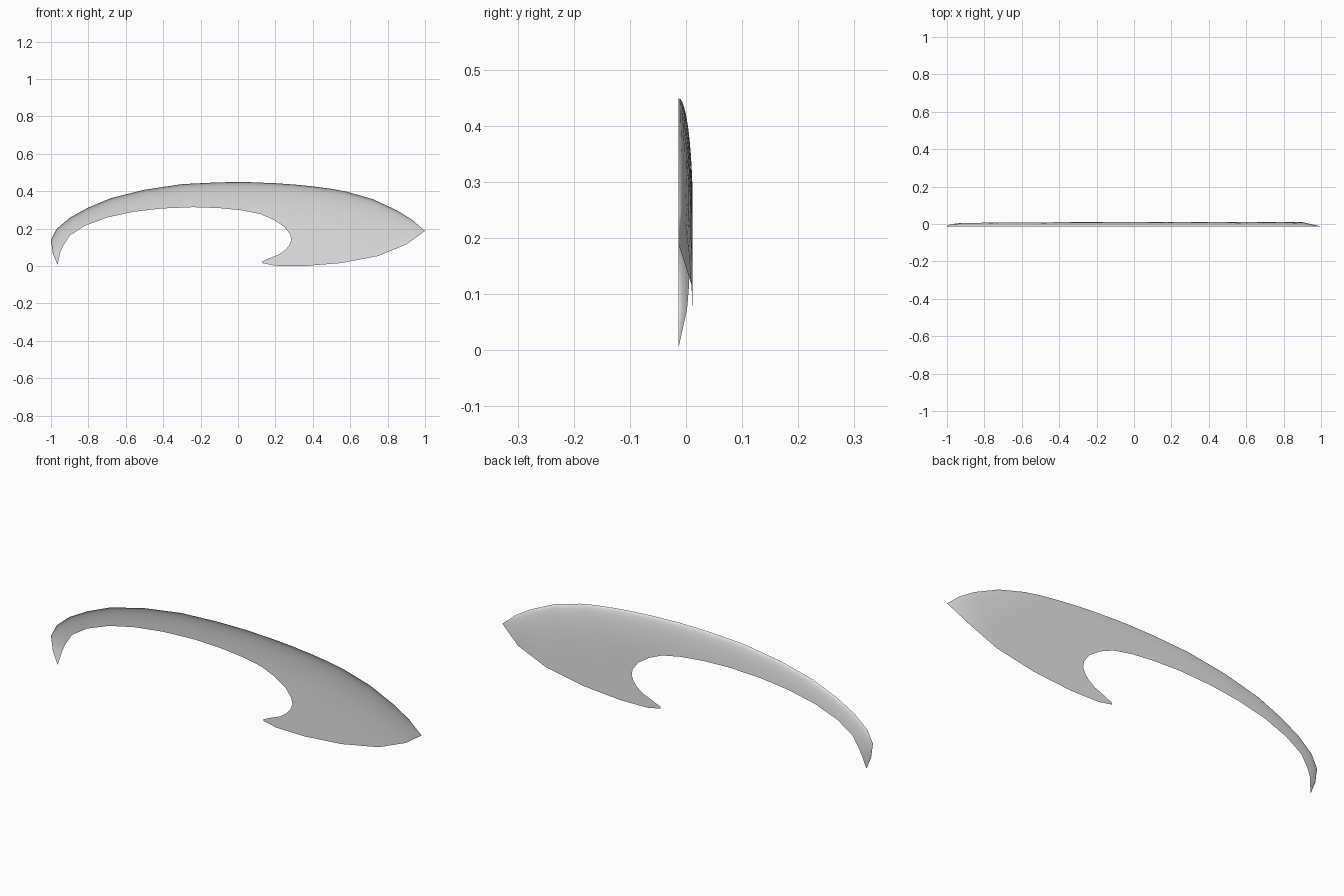
import bpy, bmesh
from math import sqrt
from mathutils import Vector
from mathutils.geometry import intersect_point_line

old = bpy.data.objects.get("Cube")
if old:
    bpy.data.objects.remove(old, do_unlink=True)

grey = bpy.data.materials.new("light grey")
grey.use_nodes = True
grey.diffuse_color = (0.8, 0.8, 0.8, 1)
grey.node_tree.nodes["Principled BSDF"].inputs["Base Color"].default_value = grey.diffuse_color

# Outer arch, from the hook tip over the top to the pointed end (x, z)
OUTER = [(-.965, .008), (-.99, .07), (-1, .14), (-.97, .2), (-.9, .26), (-.8, .315),
         (-.68, .365), (-.5, .41), (-.3, .44), (-.1, .45), (.05, .451), (.2, .445),
         (.3, .438), (.4, .428), (.5, .415), (.58, .4), (.65, .38), (.72, .36),
         (.85, .3), (.93, .25), (1, .19)]
# Matching inner edge, then the underside of the wide body
INNER = [(-.965, .008), (-.95, .075), (-.935, .11), (-.9, .165), (-.82, .217), (-.7, .262),
         (-.56, .292), (-.41, .31), (-.24, .317), (-.1, .312), (.02, .3), (.12, .28),
         (.19, .25), (.25, .21), (.28, .17), (.285, .14), (.35, .002), (.55, .018),
         (.75, .056), (.9, .118), (1, .19)]
# Barb below the notch, between the notch and the underside
BARB = [(.275, .115), (.255, .09), (.22, .065), (.17, .045), (.13, .027), (.13, .018), (.2, .004)]
ROWS, RIM, FRONT, DEPTH = 10, .2, -.013, .025

arch = [Vector((x, 0, z)) for x, z in OUTER]


def rim_distance(p):
    best = 9
    for a, b in zip(arch, arch[1:]):
        t = min(1, max(0, intersect_point_line(p, a, b)[1]))
        best = min(best, (p - a.lerp(b, t)).length)
    return best


def bowl(p):
    """Round the sheet forward towards its outer rim."""
    d = min(1, rim_distance(p) / RIM)
    return Vector((p.x, FRONT + DEPTH * sqrt(1 - (1 - d) ** 2), p.z))


bm = bmesh.new()
# Ribs across the sheet, closer together near the rim
ribs = []
for a, (x, z) in zip(arch, INNER):
    b = Vector((x, 0, z))
    ribs.append([bm.verts.new(bowl(a.lerp(b, (i / ROWS) ** 2))) for i in range(ROWS + 1)])
for r, s in zip(ribs, ribs[1:]):
    for i in range(ROWS):
        bm.faces.new((r[i], r[i + 1], s[i + 1], s[i]))

# Barb face joined to the body edge
notch = INNER.index((.285, .14))
barb = [bm.verts.new(bowl(Vector((x, 0, z)))) for x, z in BARB]
bm.faces.new([ribs[notch][-1]] + barb + [ribs[notch + 1][-1]])

bmesh.ops.remove_doubles(bm, verts=bm.verts, dist=.0002)
bmesh.ops.triangulate(bm, faces=[f for f in bm.faces if len(f.verts) > 4])
low = min(v.co.z for v in bm.verts)
for v in bm.verts:
    v.co.z -= low
for f in bm.faces:
    f.smooth = True
    if f.normal.y > 0:
        f.normal_flip()
bmesh.ops.recalc_face_normals(bm, faces=bm.faces)
bm.normal_update()
if sum(f.normal.y for f in bm.faces) > 0:
    bmesh.ops.reverse_faces(bm, faces=bm.faces)

mesh = bpy.data.meshes.new("curved_blade")
bm.to_mesh(mesh)
bm.free()
mesh.materials.append(grey)
blade = bpy.data.objects.new("curved_blade", mesh)
bpy.context.collection.objects.link(blade)
